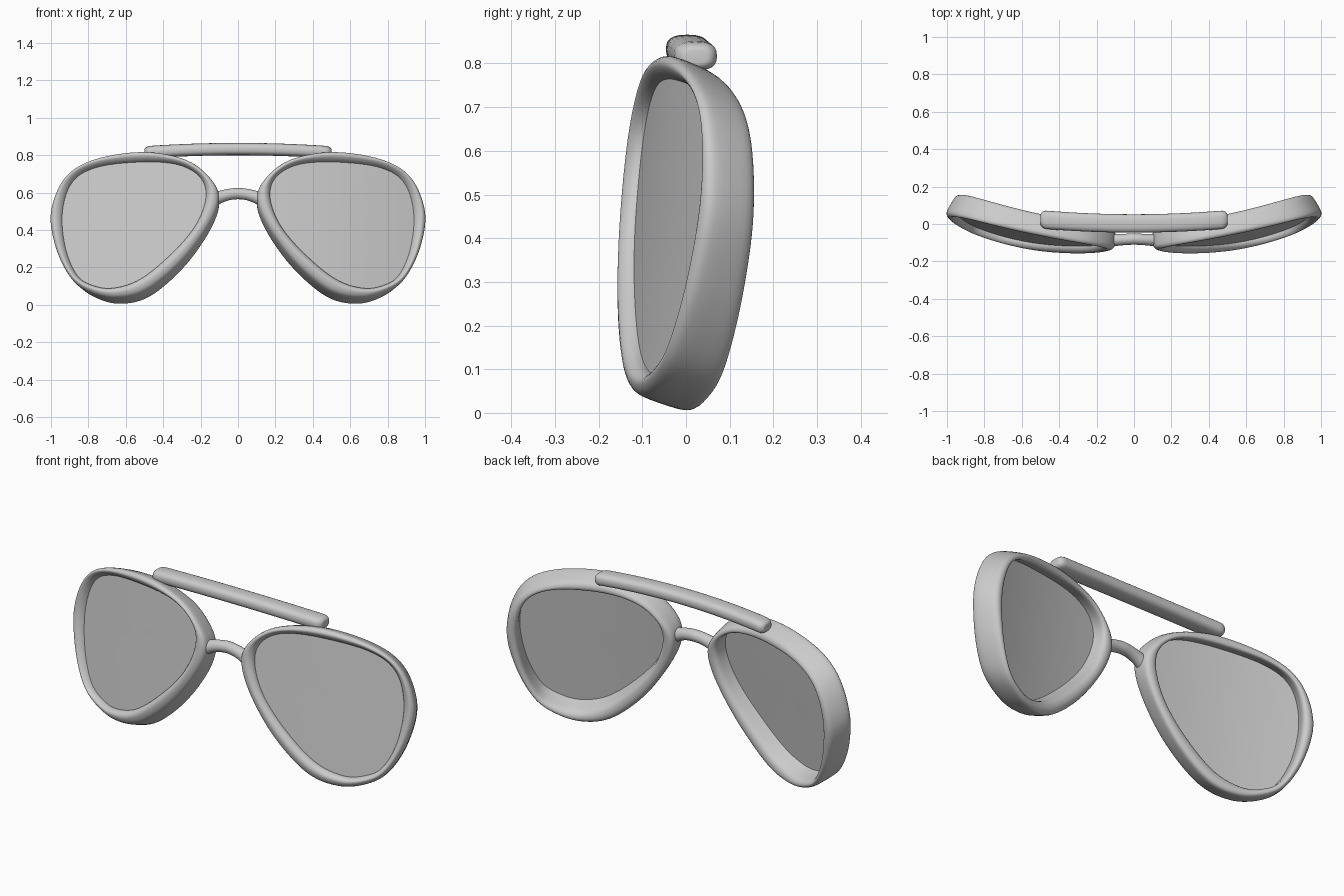
import bpy, bmesh, math
from mathutils import Vector

if "Cube" in bpy.data.objects:
    bpy.data.objects.remove(bpy.data.objects["Cube"])

# paired outline points of the right rim: outer x, outer z, inner x, inner z
OUTLINE = [(.50, .815, .51, .765), (.76, .775, .75, .738), (.92, .675, .885, .66),
           (.997, .49, .94, .50), (.97, .30, .925, .31), (.89, .14, .865, .165),
           (.79, .065, .785, .108), (.65, .035, .67, .09), (.49, .075, .52, .14),
           (.31, .22, .35, .28), (.17, .40, .225, .43), (.105, .55, .172, .58),
           (.135, .66, .205, .685), (.27, .77, .32, .75)]
# rim cross-section: 0 = outer to 1 = inner, depth behind the lens
PROFILE = [(0, 0), (.14, -.019), (.5, -.028), (.84, -.016), (1, .004), (1, .035),
           (.95, .068), (.7, .08), (.35, .08), (.08, .068), (0, .035)]


def spline(points, steps):
    """Closed smooth curve through the points."""
    out, n = [], len(points)
    for i in range(n):
        a, b, c, d = (Vector(points[(i + k) % n]) for k in (-1, 0, 1, 2))
        for s in range(steps):
            t = s / steps
            out.append(.5 * (2 * b + (c - a) * t + (2 * a - 5 * b + 4 * c - d) * t * t
                             + (3 * b - a - 3 * c + d) * t ** 3))
    return out


def loft(name, rings, closed=False, caps=False):
    """Skin a list of closed rings."""
    bm = bmesh.new()
    rows = [[bm.verts.new(p) for p in r] for r in rings]
    n, m = len(rows), len(rows[0])
    for i in range(n if closed else n - 1):
        a, b = rows[i], rows[(i + 1) % n]
        for j in range(m):
            k = (j + 1) % m
            bm.faces.new((a[j], a[k], b[k], b[j]))
    if caps:
        bm.faces.new(rows[0])
        bm.faces.new(rows[-1])
    bmesh.ops.recalc_face_normals(bm, faces=bm.faces)
    me = bpy.data.meshes.new(name)
    bm.to_mesh(me)
    bm.free()
    ob = bpy.data.objects.new(name, me)
    bpy.context.collection.objects.link(ob)
    bpy.context.view_layer.objects.active = ob
    ob.select_set(True)
    bpy.ops.object.shade_smooth_by_angle(angle=math.radians(50))
    ob.select_set(False)
    return ob


def surf(x, z, d=0):
    """Point on the wrapped, tilted lens surface, moved back by d."""
    u = x - .2
    y = -.12 + .1 * u + .17 * u * u + .12 * (z - .45)
    slope = .1 + .34 * u
    if d > 0:
        d *= 1 + .3 * (1 - z / .8)
    return Vector((x - 1.4 * slope * d, y + d, z - .38 * d))


def mirror(ob):
    ob.modifiers.new("mirror", 'MIRROR')


outline = spline(OUTLINE_V := [list(p) for p in [Vector(q) for q in OUTLINE]], 7)
profile = [tuple(p) for p in spline([(u, d, 0) for u, d in PROFILE], 3)]

# rims
rim = loft("rim", [[surf(o[0] + (o[2] - o[0]) * u, o[1] + (o[3] - o[1]) * u, d)
                    for u, d, _ in profile] for o in outline], closed=True)
mirror(rim)

# lenses: rings shrinking to the middle, edge tucked inside the rim
cx, cz = .58, .47
rings = []
for s in (1.015, .85, .65, .45, .25, .06):
    rings.append([surf(cx + (o[2] - cx) * s, cz + (o[3] - cz) * s, .003) for o in outline])
front = rings[::-1]
back = [[p + Vector((0, .014, 0)) for p in r] for r in rings]
lens = loft("lens", front + back, caps=True)
mirror(lens)


def tube(name, stations, power=1.0, sides=24):
    """Sections in the yz plane: x, y, z, half depth, half height."""
    def sp(v):
        return math.copysign(abs(v) ** power, v)
    rings = []
    for x, y, z, ry, rz in stations:
        rings.append([(x, y + ry * sp(math.cos(2 * math.pi * j / sides)),
                       z + rz * sp(math.sin(2 * math.pi * j / sides))) for j in range(sides)])
    return loft(name, rings, caps=True)


# brow bar with rounded ends
bar = []
for i in range(-24, 25):
    t = i / 24
    x = .5 * math.sin(t * math.pi / 2)
    f = max(0.0, (abs(x) - .465) / .035)
    r = .45 + .55 * math.sqrt(max(0, 1 - f * f))
    k = (x / .5) ** 2
    bar.append((x, .003 + .022 * k, .833 - .018 * k, .049 * r, .033 * r))
tube("brow_bar", bar, .75)

# nose bridge, flaring into the rims
bridge = []
for i in range(-12, 13):
    x = .145 * i / 12
    k = abs(i) / 12
    bridge.append((x, -.08 - .008 * k, .595 - .045 * k ** 2,
                   .03 + .014 * k ** 4, .03 + .018 * k ** 3))
tube("nose_bridge", bridge)
